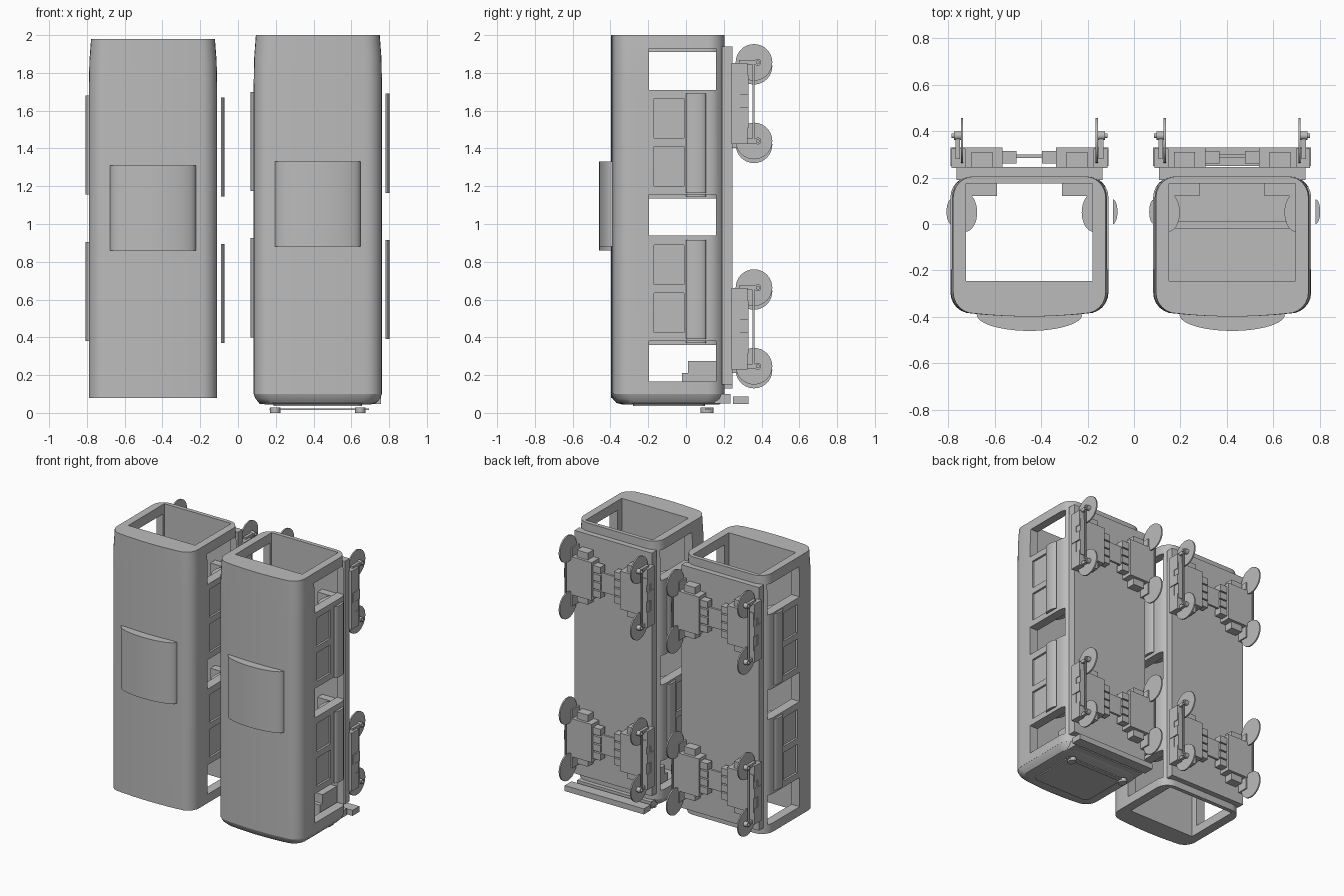
import bpy
import bmesh
from math import sin, cos, pi, radians
from mathutils import Matrix, Vector

cube = bpy.data.objects.get("Cube")
if cube:
    bpy.data.objects.remove(cube, do_unlink=True)

grey = bpy.data.materials.new("plain grey")
grey.use_nodes = True
GREY = (0.5, 0.5, 0.5, 1)
grey.diffuse_color = GREY
grey.node_tree.nodes["Principled BSDF"].inputs["Base Color"].default_value = GREY


def finish(name, bm, at, smooth=False):
    bmesh.ops.recalc_face_normals(bm, faces=bm.faces)
    mesh = bpy.data.meshes.new(name)
    bm.to_mesh(mesh)
    bm.free()
    mesh.materials.append(grey)
    ob = bpy.data.objects.new(name, mesh)
    ob.location = at
    bpy.context.collection.objects.link(ob)
    if smooth:
        shade(ob)
    return ob


def activate(ob):
    bpy.ops.object.select_all(action='DESELECT')
    ob.select_set(True)
    bpy.context.view_layer.objects.active = ob


def shade(ob):
    activate(ob)
    bpy.ops.object.shade_smooth_by_angle(angle=radians(30))


def boxes(name, spans, at):
    """Each span is x0, x1, y0, y1, z0, z1."""
    bm = bmesh.new()
    for x0, x1, y0, y1, z0, z1 in spans:
        mid = Vector((x0 + x1, y0 + y1, z0 + z1)) / 2
        size = (abs(x1 - x0), abs(y1 - y0), abs(z1 - z0), 1)
        bmesh.ops.create_cube(bm, size=1, matrix=Matrix.Translation(mid) @ Matrix.Diagonal(size))
    return finish(name, bm, at)


def loft(name, rings, at, smooth=True):
    """Join (outline, height) rings and cap both ends."""
    bm = bmesh.new()
    loops = [[bm.verts.new((x, y, z)) for x, y in pts] for pts, z in rings]
    n = len(loops[0])
    for a, b in zip(loops, loops[1:]):
        for i in range(n):
            bm.faces.new((a[i], a[(i + 1) % n], b[(i + 1) % n], b[i]))
    bm.faces.new(loops[0][::-1])
    bm.faces.new(loops[-1])
    return finish(name, bm, at, smooth)


def discs(name, items, at):
    """Cylinders along x: centre, radius, thickness."""
    bm = bmesh.new()
    for centre, r, depth in items:
        bmesh.ops.create_cone(bm, cap_ends=True, segments=32, radius1=r, radius2=r, depth=depth,
                              matrix=Matrix.Translation(centre) @ Matrix.Rotation(pi / 2, 4, 'Y'))
    return finish(name, bm, at, True)


def rounded(hx, y0, y1, r, bulge=0.0):
    """Rounded rectangle whose roof edge (y0) bows outward."""
    pts = []
    for sx, yc, start in ((1, y1 - r, 0), (-1, y1 - r, 1), (-1, y0 + r, 2), (1, y0 + r, 3)):
        for i in range(7):
            a = (start + i / 6) * pi / 2
            pts.append((sx * (hx - r) + r * cos(a), yc + r * sin(a)))
        if start == 2:
            for i in range(1, 8):
                t = i / 4 - 1
                pts.append((t * (hx - r), y0 - bulge * (1 - t * t)))
    return pts


def arc(x, y, rx, ry, start, end, n=16):
    return [(x + rx * cos(start + (end - start) * i / n),
             y + ry * sin(start + (end - start) * i / n)) for i in range(n + 1)]


def cut(ob, cutter):
    mod = ob.modifiers.new("cut", 'BOOLEAN')
    mod.operation = 'DIFFERENCE'
    mod.solver = 'EXACT'
    mod.object = cutter
    activate(ob)
    bpy.ops.object.modifier_apply(modifier=mod.name)
    bpy.data.objects.remove(cutter, do_unlink=True)


BAYS = ((0.295, 0.82), (1.07, 1.595))
DOORS = ((0.065, 0.28), (0.84, 1.055), (1.61, 1.83))


def bogie(label, at):
    frame, links, sides, wheels, hubs = [], [], [], [], []
    for s in (-1, 1):
        # motor plates with end brackets
        frame += [(s * 0.115, s * 0.33, 0.245, 0.33, -0.14, 0.14),
                  (s * 0.16, s * 0.25, 0.245, 0.31, 0.14, 0.19),
                  (s * 0.16, s * 0.25, 0.245, 0.31, -0.19, -0.14)]
        links += [(s * 0.055, s * 0.12, 0.26, 0.315, z - 0.025, z + 0.025)
                  for z in (-0.09, -0.03, 0.03, 0.09)]
        # toothed side beam
        sides += [(s * 0.295, s * 0.335, 0.24, 0.285, -0.22, 0.2),
                  (s * 0.275, s * 0.335, 0.24, 0.325, 0.09, 0.205),
                  (s * 0.275, s * 0.335, 0.24, 0.325, -0.225, -0.11),
                  (s * 0.295, s * 0.34, 0.25, 0.33, -0.03, 0.04),
                  (s * 0.295, s * 0.33, 0.25, 0.31, -0.09, -0.05),
                  (s * 0.295, s * 0.33, 0.25, 0.31, 0.055, 0.08),
                  (s * 0.305, s * 0.315, 0.352, 0.362, -0.2, 0.2)]
        for z in (-0.208, 0.208):
            wheels.append(((s * 0.29, 0.36, z), 0.097, 0.01))
            hubs += [((s * 0.305, 0.38, z), 0.018, 0.04), ((s * 0.318, 0.38, z), 0.01, 0.035)]
            sides.append((s * 0.298, s * 0.318, 0.28, 0.385, z - 0.012, z + 0.012))
    links.append((-0.06, 0.06, 0.283, 0.3, -0.07, 0.07))
    boxes(label + "_motor_plates", frame, at)
    boxes(label + "_cross_links", links, at)
    boxes(label + "_side_beams", sides, at)
    discs(label + "_wheels", wheels, at)
    discs(label + "_hubs", hubs, at)


def car(label, cx, z0):
    at = (cx, 0, z0)
    # hollow shell with doorways and shallow window recesses
    shell = loft(label + "_body", [(rounded(hx, -0.385, 0.205, 0.09, 0.013), z) for hx, z in
                                   ((0.34, 0), (0.34, 1.62), (0.337, 1.78), (0.328, 1.9))], at, False)
    cut(shell, boxes("cutter", [(-0.272, 0.272, -0.245, 0.175, -0.1, 2)], at))
    holes = [(-0.5, 0.5, -0.195, 0.16, a, b) for a, b in DOORS]
    for a, b in BAYS:
        for s in (-1, 1):
            holes += [(s * 0.325, s * 0.4, -0.17, -0.01, a + 0.03, a + 0.24),
                      (s * 0.325, s * 0.4, -0.17, -0.01, b - 0.24, b - 0.03)]
    cut(shell, boxes("cutter", holes, at))
    shade(shell)
    # curved side panels inside and out, and seat ledges
    for i, (a, b) in enumerate(BAYS):
        for s, side, gap, drop in ((-1, "right", 0, 0.005), (1, "left", 0.022, -0.005)):
            outer = arc(s * (0.337 + gap), 0.053, s * 0.02, 0.053, -pi / 2, pi / 2)
            inner = arc(s * 0.275, 0.05, -s * 0.05, 0.083, -pi / 2, pi / 2)
            loft(f"{label}_{side}_outer_panel_{i}", [(outer, a + drop), (outer, b + drop)], at)
            loft(f"{label}_{side}_inner_panel_{i}", [(inner, a), (inner, b)], at)
            boxes(f"{label}_{side}_seat_{i}", [(s * 0.14, s * 0.272, 0.12, 0.176, a, b)], at)
    # rooftop unit
    dome = arc(0, -0.39, 0.227, 0.07, pi, 2 * pi, 24)
    loft(label + "_roof_unit", [(dome, 0.78), (dome, 1.23)], at)
    # underframe and two bogies
    boxes(label + "_underframe", [(-0.315, 0.315, 0.19, 0.245, 0.05, 1.84)], at)
    for name, z in (("rear", 1.5475), ("front", 0.355)):
        bogie(f"{label}_{name}_bogie", (cx, 0, z0 + z))


car("trailer_car", -0.45, 0.08)
car("cab_car", 0.4225, 0.10)

# closed cab end on the second car
cab = (0.4225, 0, 0)
nose = [(rounded(0.34 - d, -0.385 + d, 0.205 - d / 2, 0.09, 0.013), z)
        for d, z in ((0.06, 0.045), (0.03, 0.052), (0.01, 0.075), (0, 0.102))]
loft("cab_nose", nose, cab)
screen = rounded(0.235, -0.28, 0.1, 0.03)
loft("cab_windscreen", [(screen, 0.037), (screen, 0.046)], cab)
boxes("cab_sill", [(-0.3, 0.3, 0.15, 0.235, 0.05, 0.1)], cab)
boxes("cab_bumper", [(-0.31, 0.335, 0.25, 0.33, 0.047, 0.088)], cab)
boxes("cab_console", [(-0.26, 0.26, 0.01, 0.176, 0.1, 0.275),
                      (-0.26, 0.26, -0.02, 0.176, 0.1, 0.21)], cab)
boxes("cab_light_bar", [(-0.255, 0.27, 0.1, 0.13, 0.015, 0.024)], cab)
for s, side in ((-1, "right"), (1, "left")):
    lamp = arc(s * 0.225, 0.112, 0.028, 0.034, 0, 2 * pi * 15 / 16, 15)
    loft(f"cab_{side}_lamp", [(lamp, 0), (lamp, 0.028)], cab)
